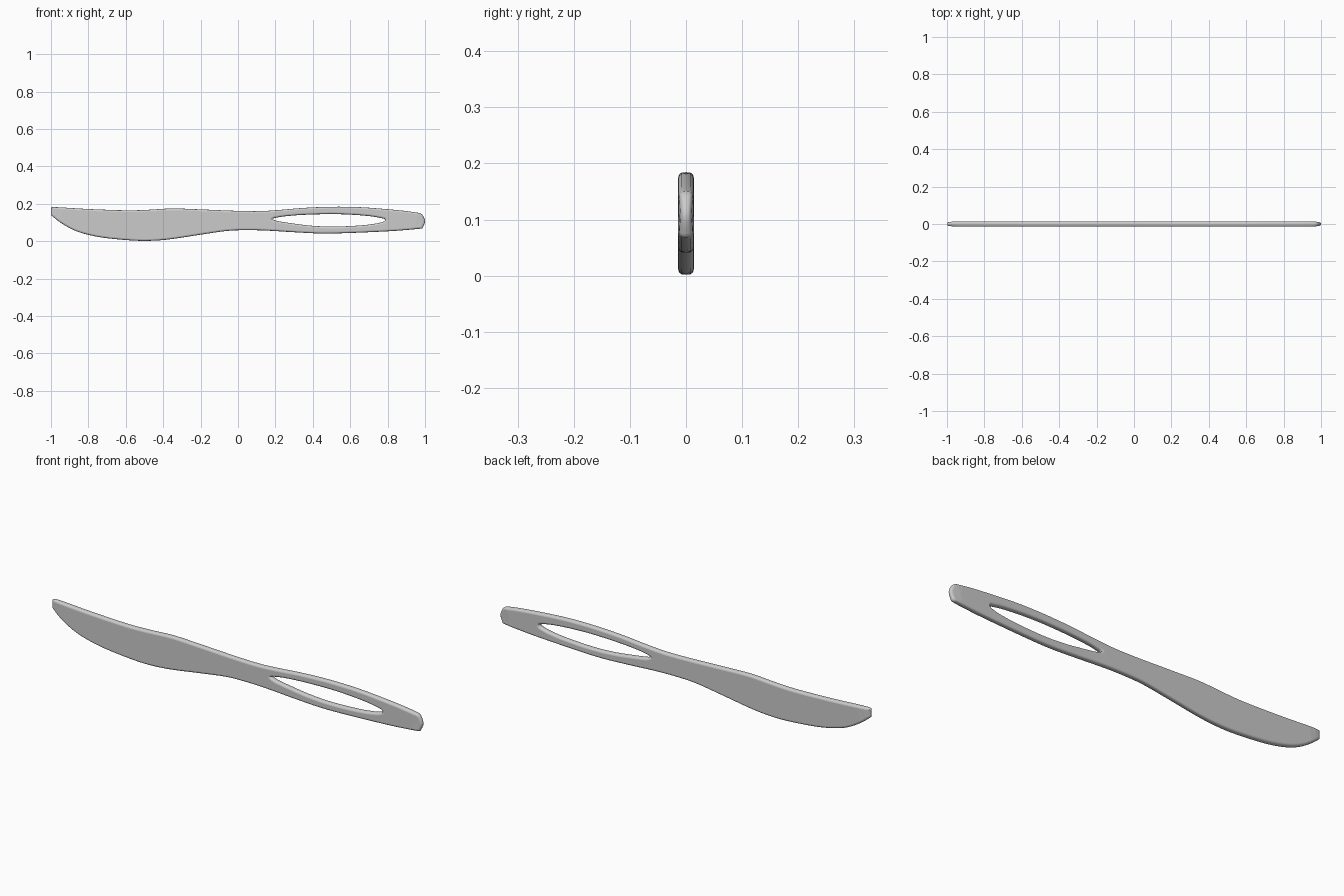
import bpy
import bmesh
import math
from mathutils import Vector

cube = bpy.data.objects.get("Cube")
if cube:
    bpy.data.objects.remove(cube, do_unlink=True)

HALF_THICK = 0.014
ROUND = 0.01
ARC_STEPS = 8

# Knife silhouette in x, z: spine, butt end, underside with belly, blade nose
spine = [(-1, .18), (-.97, .182), (-.8, .172), (-.6, .165), (-.48, .168), (-.35, .175),
         (-.2, .17), (0, .162), (.12, .161), (.22, .167), (.35, .178), (.5, .184),
         (.65, .182), (.8, .171), (.9, .161), (.975, .15)]
butt = [(.975, .15), (.988, .138), (1, .105), (.985, .068)]
underside = [(.985, .068), (.9, .06), (.8, .053), (.6, .044), (.45, .041), (.3, .048),
             (.15, .057), (.04, .059), (-.06, .055), (-.2, .035), (-.35, .012), (-.45, .003),
             (-.55, .003), (-.7, .016), (-.8, .034), (-.88, .06), (-.95, .1), (-1, .14)]
nose = [(-1, .14), (-1, .18)]

# Slot in the handle, wound the opposite way
slot_bottom = [(.18, .12), (.21, .108), (.28, .097), (.38, .084), (.5, .078),
               (.65, .084), (.74, .095), (.782, .106)]
slot_end = [(.782, .106), (.787, .113), (.782, .12)]
slot_top = [(.782, .12), (.72, .132), (.62, .141), (.5, .145), (.35, .141), (.24, .132), (.18, .12)]


def smooth_strand(points, steps=4):
    """Catmull-Rom samples through the points, leaving out the last one."""
    p = [Vector(q) for q in points]
    p = [p[0]] + p + [p[-1]]
    out = []
    for a, b, c, d in zip(p, p[1:], p[2:], p[3:]):
        for i in range(steps):
            t = i / steps
            out.append(b + (c - a) * (t / 2) + (2 * a - 5 * b + 4 * c - d) * (t * t / 2)
                       + (3 * b - a - 3 * c + d) * (t ** 3 / 2))
    return out


def loop_points(*strands):
    return [q for strand in strands for q in smooth_strand(strand)]


def inset_directions(loop):
    """Mitred directions from the edge into the material."""
    result = []
    for i, q in enumerate(loop):
        before = (q - loop[i - 1]).normalized()
        after = (loop[(i + 1) % len(loop)] - q).normalized()
        n1 = Vector((before.y, -before.x))
        n2 = Vector((after.y, -after.x))
        result.append((n1 + n2) / max(0.6, 1 + n1.dot(n2)))
    return result


def taper(x):
    """Thin the body slightly towards both ends."""
    t = max(0, (abs(x) - 0.94) / 0.06)
    return 1 - 0.4 * min(t, 1) ** 2


def add_rounded_wall(bm, loop):
    """Sweep a rounded edge around a loop; return its front and back rim edges."""
    directions = inset_directions(loop)
    rings = []
    for k in range(ARC_STEPS + 1):
        angle = -math.pi / 2 + math.pi * k / ARC_STEPS
        inset = ROUND * (1 - math.cos(angle))
        side = (k > ARC_STEPS / 2) - (k < ARC_STEPS / 2)
        y = side * (HALF_THICK - ROUND) + ROUND * math.sin(angle)
        ring = []
        for q, d in zip(loop, directions):
            s = q + d * inset
            ring.append(bm.verts.new((s.x, y * taper(s.x), s.y)))
        rings.append(ring)
    n = len(loop)
    for r1, r2 in zip(rings, rings[1:]):
        for i in range(n):
            j = (i + 1) % n
            bm.faces.new((r1[i], r1[j], r2[j], r2[i])).smooth = True
    rims = []
    for ring in (rings[0], rings[-1]):
        rims.append([bm.edges.get((ring[i], ring[(i + 1) % n])) for i in range(n)])
    return rims


bm = bmesh.new()
outer = add_rounded_wall(bm, loop_points(spine, butt, underside, nose))
slot = add_rounded_wall(bm, loop_points(slot_bottom, slot_end, slot_top))

# Flat front and back faces around the slot
for outer_rim, slot_rim, facing in zip(outer, slot, (-1, 1)):
    rim = outer_rim + slot_rim
    bmesh.ops.triangle_fill(bm, edges=rim, use_beauty=True, normal=(0, facing, 0))
    for edge in rim:
        edge.smooth = False

bmesh.ops.recalc_face_normals(bm, faces=bm.faces)
mesh = bpy.data.meshes.new("butter_knife")
bm.to_mesh(mesh)
bm.free()
knife = bpy.data.objects.new("butter_knife", mesh)
bpy.context.collection.objects.link(knife)
